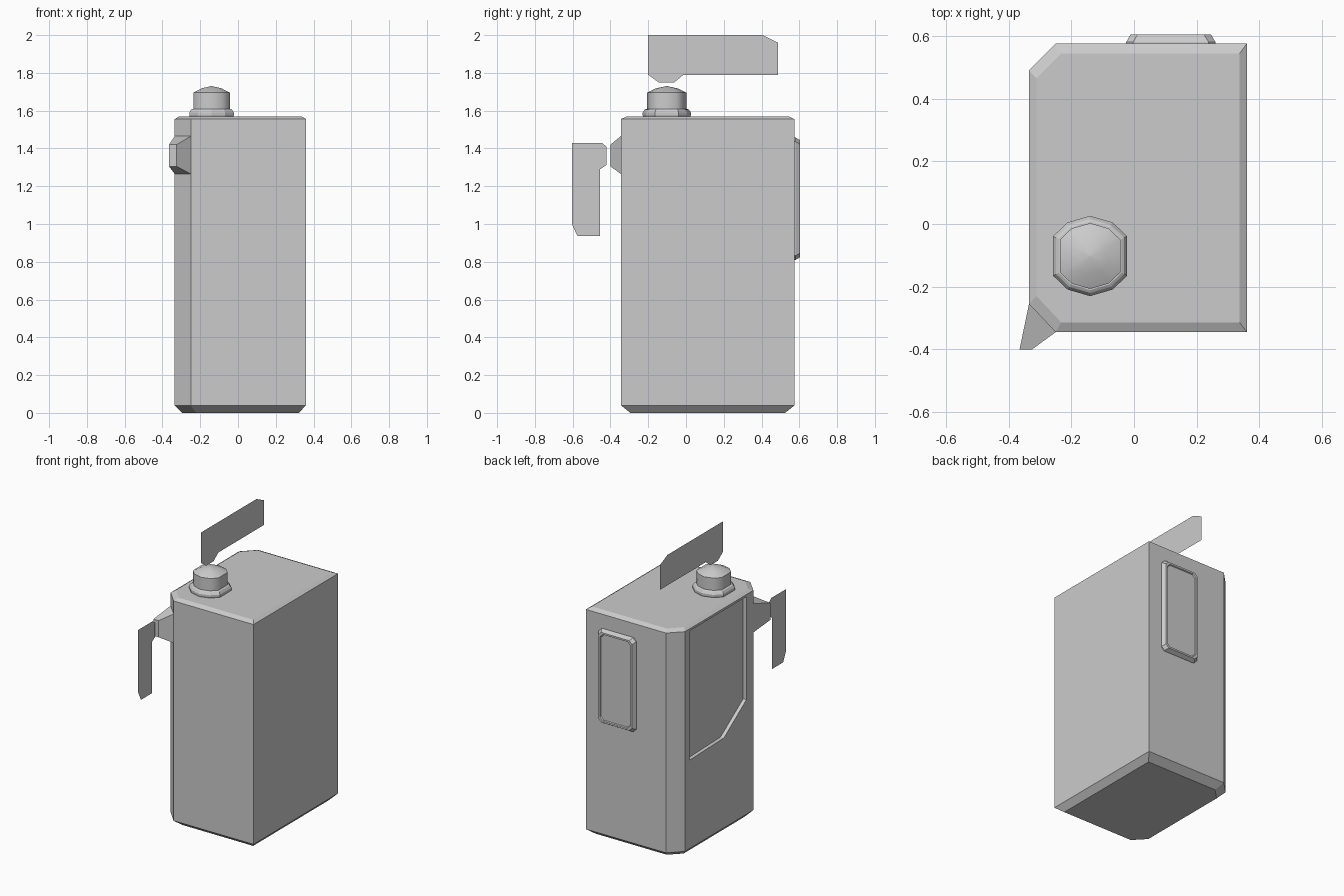
import bpy, math

if "Cube" in bpy.data.objects:
    bpy.data.objects.remove(bpy.data.objects["Cube"])


def make(name, verts, faces):
    me = bpy.data.meshes.new(name)
    me.from_pydata(verts, [], faces)
    me.update()
    ob = bpy.data.objects.new(name, me)
    bpy.context.collection.objects.link(ob)
    return ob


def activate(ob):
    bpy.ops.object.select_all(action='DESELECT')
    ob.select_set(True)
    bpy.context.view_layer.objects.active = ob


def loft(name, rings):
    """Closed skin through rings with equal point counts."""
    n = len(rings[0])
    verts = [p for r in rings for p in r]
    faces = [tuple(range(n))[::-1], tuple(range(len(verts) - n, len(verts)))]
    for k in range(len(rings) - 1):
        for i in range(n):
            j = (i + 1) % n
            faces.append((k*n + i, k*n + j, k*n + n + j, k*n + n + i))
    ob = make(name, verts, faces)
    activate(ob)
    bpy.ops.object.mode_set(mode='EDIT')
    bpy.ops.mesh.select_all(action='SELECT')
    bpy.ops.mesh.normals_make_consistent(inside=False)
    bpy.ops.object.mode_set(mode='OBJECT')
    return ob


def sheet(name, x, profile):
    """Flat single-face panel in the y-z plane."""
    return make(name, [(x, y, z) for y, z in profile], [tuple(range(len(profile)))])


# Body: box with two clipped corners, tapered top and bottom edges
outline = [(0.36, -0.345), (0.36, 0.575), (-0.25, 0.575),
           (-0.335, 0.49), (-0.335, -0.255), (-0.25, -0.345)]
CX, CY = 0.0125, 0.115


def body_ring(s, z):
    return [(CX + (x - CX)*s, CY + (y - CY)*s, z) for x, y in outline]


body = loft("can_body", [body_ring(0.89, 0), body_ring(1, 0.04),
                         body_ring(1, 1.555), body_ring(0.932, 1.57)])

# Recessed window on the left side
window = [(0.44, 1.54), (0.44, 0.65), (0.066, 0.66), (-0.18, 0.83), (-0.18, 1.54)]
cutter = loft("window_cutter", [[(x, y, z) for y, z in window] for x in (-0.45, -0.31)])
cutter.hide_render = True
mod = body.modifiers.new("window", 'BOOLEAN')
mod.operation = 'DIFFERENCE'
mod.solver = 'EXACT'
mod.object = cutter
activate(body)
bpy.ops.object.modifier_apply(modifier="window")
bpy.data.objects.remove(cutter)

# Torn side label below the window
torn = [(0.37 + 0.033*i/10 + (0.014 if i % 2 else 0), 0.44 - 0.022*i) for i in range(11)]
label = sheet("side_label", -0.3365, [(-0.195, 0.235), (-0.15, 0.449)] + torn)

# Spout on the front clipped corner
base = [(-0.335, -0.255), (-0.25, -0.345)]
tip = [(-0.365, -0.40), (-0.325, -0.40)]


def spout_ring(pts, lo, hi):
    (ax, ay), (bx, by) = pts
    return [(ax, ay, lo), (bx, by, lo), (bx, by, hi), (ax, ay, hi)]


loft("spout", [spout_ring(base, 1.265, 1.465), spout_ring(tip, 1.305, 1.42)])

# Cap: flange and rounded knob, ten-sided
half = [(0.118, 0.063), (0.072, 0.107), (0, 0.128), (-0.072, 0.107), (-0.118, 0.063)]
round_pts = half + [(-x, -y) for x, y in half]


def cap_ring(s, z):
    return [(-0.14 + x*s, -0.102 + y*s, z) for x, y in round_pts]


loft("cap_flange", [cap_ring(0.97, 1.565), cap_ring(1, 1.577),
                    cap_ring(1, 1.59), cap_ring(0.92, 1.605), cap_ring(0.85, 1.61)])
knob = loft("cap_knob", [cap_ring(0.82, 1.60), cap_ring(0.82, 1.695),
                         cap_ring(0.45, 1.718), cap_ring(0.02, 1.73)])
activate(knob)
bpy.ops.object.shade_smooth_by_angle(angle=math.radians(50))

# Back plate with clipped corners and bevelled face


def plate_ring(inset, y):
    x0, x1, z0, z1, c = -0.025 + inset, 0.26 - inset, 0.81 + inset, 1.458 - inset, 0.022
    return [(x0 + c, y, z0), (x1 - c, y, z0), (x1, y, z0 + c), (x1, y, z1 - c),
            (x1 - c, y, z1), (x0 + c, y, z1), (x0, y, z1 - c), (x0, y, z0 + c)]


loft("back_plate", [plate_ring(0, 0.565), plate_ring(0, 0.58),
                    plate_ring(0.014, 0.604), plate_ring(0.026, 0.604),
                    plate_ring(0.03, 0.597)])

# Thin flat panels: handle over the cap, lever before the spout
sheet("top_handle", -0.142, [(-0.2, 2.0), (0.405, 2.0), (0.487, 1.96), (0.487, 1.79),
                             (-0.013, 1.79), (-0.062, 1.75), (-0.145, 1.75), (-0.2, 1.79)])
sheet("front_lever", -0.338, [(-0.604, 1.43), (-0.445, 1.43), (-0.422, 1.41), (-0.422, 1.312),
                              (-0.455, 1.29), (-0.455, 0.937), (-0.575, 0.937), (-0.604, 1.0)])
